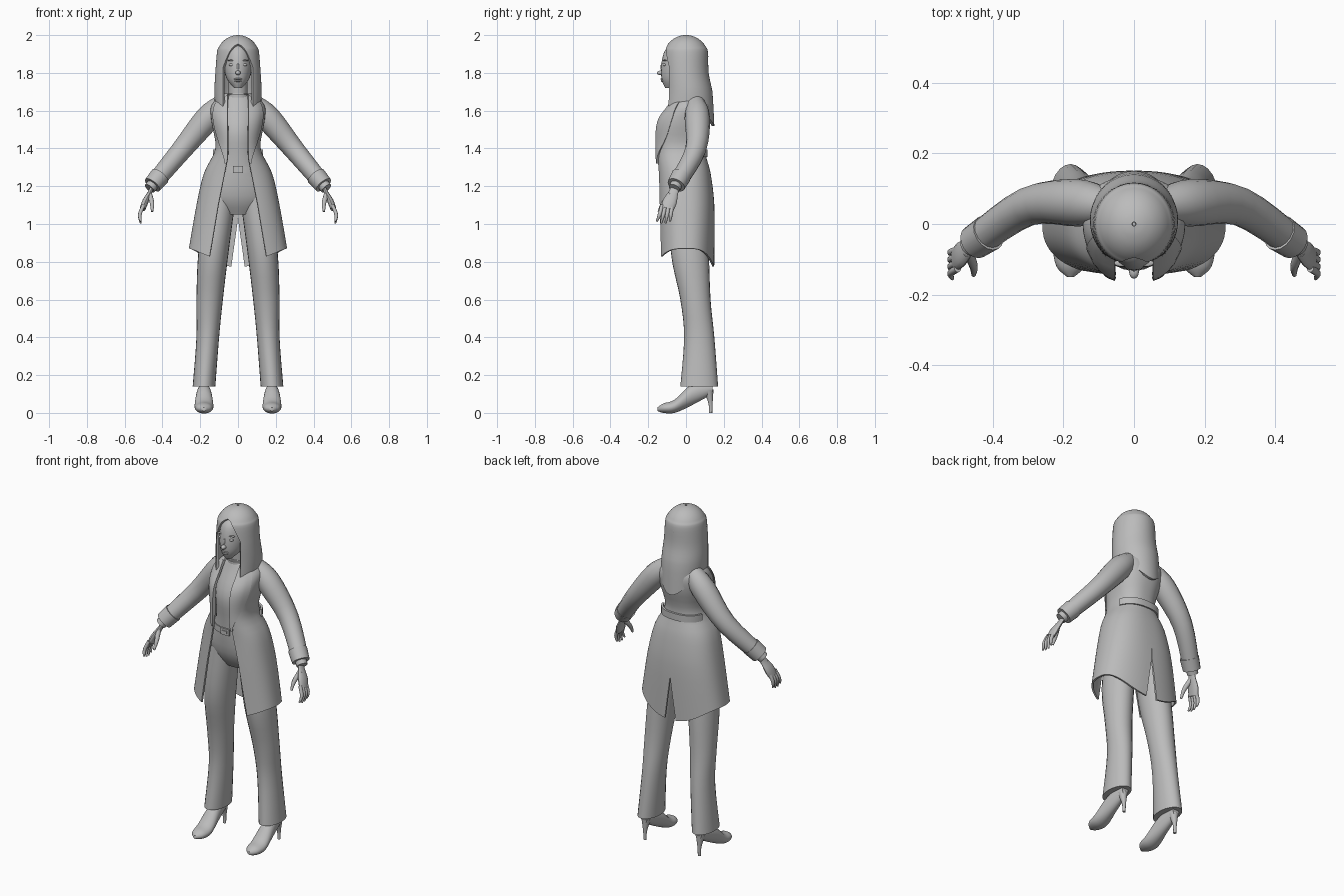
import bpy, bmesh, math
from mathutils import Vector

if "Cube" in bpy.data.objects:
    bpy.data.objects.remove(bpy.data.objects["Cube"])

X, Y, Z = Vector((1, 0, 0)), Vector((0, 1, 0)), Vector((0, 0, 1))

grey = bpy.data.materials.new("plain grey")
grey.use_nodes = True
tone = (0.5, 0.5, 0.5, 1)
grey.diffuse_color = tone
grey.node_tree.nodes["Principled BSDF"].inputs["Base Color"].default_value = tone


def finish(name, bm, mirror=False, thickness=0):
    """Turn a bmesh into a named, shaded object with its modifiers."""
    mesh = bpy.data.meshes.new(name)
    bm.to_mesh(mesh)
    bm.free()
    mesh.materials.append(grey)
    mesh.shade_smooth()
    obj = bpy.data.objects.new(name, mesh)
    bpy.context.scene.collection.objects.link(obj)
    if mirror:
        obj.modifiers.new("Mirror", 'MIRROR').merge_threshold = 0.0005
    if thickness:
        solid = obj.modifiers.new("Solidify", 'SOLIDIFY')
        solid.thickness, solid.offset = thickness, -1
    obj.modifiers.new("Crisp edges", 'EDGE_SPLIT').split_angle = math.radians(45)


def flowing(rows, steps=4):
    """Resample rows of numbers along a smooth curve through them."""
    rows = [Vector(row) for row in rows]
    result = []
    for i in range(len(rows) - 1):
        start, end = rows[i], rows[i + 1]
        leave = (end - rows[max(i - 1, 0)]) / 2
        arrive = (rows[min(i + 2, len(rows) - 1)] - start) / 2
        for k in range(steps):
            t = k / steps
            ease = t * t * (3 - 2 * t)
            result.append(start + (end - start) * ease + leave * (t * (1 - t) ** 2)
                          - arrive * (t * t * (1 - t)))
    return result + [rows[-1]]


def tube(name, rings, axis=None, side=X, mirror=False, sides=24):
    """Loft closed oval rings: centre x, y, z, then the two radii."""
    bm = bmesh.new()
    loops = []
    rings = flowing(rings)
    centres = [Vector(ring[:3]) for ring in rings]
    for i, (centre, ring) in enumerate(zip(centres, rings)):
        before, after = centres[max(i - 1, 0)], centres[min(i + 1, len(rings) - 1)]
        along = axis or (after - before).normalized()
        u = (side - along * side.dot(along)).normalized()
        v = along.cross(u)
        angles = [math.tau * k / sides for k in range(sides)]
        loops.append([bm.verts.new(centre + u * (ring[3] * math.cos(a)) + v * (ring[4] * math.sin(a)))
                      for a in angles])
    for low, high in zip(loops, loops[1:]):
        for k in range(sides):
            n = (k + 1) % sides
            bm.faces.new((low[k], low[n], high[n], high[k]))
    bm.faces.new(loops[0])
    bm.faces.new(loops[-1])
    bmesh.ops.recalc_face_normals(bm, faces=bm.faces)
    finish(name, bm, mirror)


def stack(name, rows):
    """Upright central tube: height, x radius, y centre, y radius."""
    tube(name, [(0, yc, z, rx, ry) for z, rx, yc, ry in rows], axis=Z)


def limb(name, points, radii, flat=1.0, sides=16):
    """Mirrored tube along a path of points, optionally flattened."""
    tube(name, [(*point, r, r * flat) for point, r in zip(points, radii)],
         side=Y, mirror=True, sides=sides)


def sheet(name, grid, thickness):
    """Mirrored cloth made of a grid of points, top row first."""
    bm = bmesh.new()
    rows = [[bm.verts.new(point) for point in row] for row in grid]
    for top, low in zip(rows, rows[1:]):
        for j in range(len(top) - 1):
            bm.faces.new((top[j], low[j], low[j + 1], top[j + 1]))
    finish(name, bm, True, thickness)


def shell(name, rows, power, thickness, gap, vent, drop, start=None, columns=30):
    """Wrap open at the front by gap(z), at the back by vent(z), with a dropped hem."""
    grid = []
    for z, rx, yc, ry in rows:
        first = -math.acos((gap(z) / rx) ** (power / 2)) if start is None else start
        last = math.acos((vent(z) / rx) ** (power / 2))
        line = []
        for j in range(columns + 1):
            a = first + (last - first) * j / columns
            c, s = max(math.cos(a), 0), math.sin(a)
            px = rx * c ** (2 / power)
            py = yc + ry * math.copysign(abs(s) ** (2 / power), s)
            line.append((px if px > 1e-4 else 0, py, z - drop(z, s)))
        grid.append(line)
    sheet(name, grid, thickness)


def none(*_):
    return 0


def solid_shape(name, maker, centre, scale, mirror=False, **options):
    """Scaled and placed primitive."""
    bm = bmesh.new()
    maker(bm, **options)
    bmesh.ops.scale(bm, vec=scale, verts=bm.verts)
    bmesh.ops.translate(bm, vec=centre, verts=bm.verts)
    finish(name, bm, mirror)


def ball(name, centre, scale, mirror=False):
    solid_shape(name, bmesh.ops.create_uvsphere, centre, scale, mirror,
                u_segments=16, v_segments=10, radius=1)


# Head and face
stack("head", [(1.72, .02, -.09, .02), (1.77, .06, -.05, .08), (1.85, .08, -.01, .12),
               (1.92, .07, 0, .11), (1.96, .04, 0, .06)])
ball("nose_bridge", (0, -.12, 1.83), (.008, .015, .03))
ball("nose_tip", (0, -.135, 1.8), (.014, .02, .012))
ball("upper_lip", (0, -.125, 1.768), (.022, .01, .005))
ball("lower_lip", (0, -.123, 1.758), (.02, .01, .006))
ball("eyes", (.032, -.113, 1.843), (.016, .009, .008), True)
ball("eyebrows", (.034, -.111, 1.866), (.022, .01, .004), True)
stack("neck", [(1.6, .05, .01, .05), (1.78, .05, 0, .05)])

# Hair: a dome on the crown, falling over the shoulders
hair = []
for k in range(6):
    a = math.pi / 2 * (1 - k / 6)
    r = max(math.cos(a), .05)
    hair.append((1.88 + .12 * math.sin(a), .115 * r, 0, .12 * r))
hair += [(1.8, .12, 0, .12), (1.7, .125, .01, .13), (1.6, .12, .01, .14)]
shell("hair", flowing(hair), 2, .014,
      gap=lambda z: .08 * min(1, max(0, 8 * (1.95 - z))) ** .5, vent=none,
      drop=lambda z, s: max(0, 1.7 - z) * (.6 + .2 * s) * abs(s) ** 3)

# Fitted top, hips and belt
stack("torso", [(1.05, .1, .01, .06), (1.15, .18, .01, .11), (1.35, .11, -.02, .1),
                (1.5, .11, -.02, .11), (1.64, .1, .01, .08), (1.69, .05, 0, .05)])
stack("top_neckband", [(z, .06, 0, .06) for z in (1.67, 1.685)])
stack("belt", [(z, .14, -.01, .11) for z in (1.27, 1.305)])
solid_shape("belt_buckle", bmesh.ops.create_cube, (0, -.12, 1.288), (.055, .012, .038), size=1)
solid_shape("buckle_bar", bmesh.ops.create_cube, (0, -.126, 1.288), (.03, .01, .016), size=1)


# Open long coat with a back vent
def coat_gap(z):
    return .055 + .2 * max(0, 1.35 - z)


coat = flowing([(1.69, .07, .02, .08), (1.63, .14, .02, .11), (1.54, .14, -.01, .14),
                (1.4, .12, -.03, .13), (1.27, .18, -.01, .14), (1.1, .22, 0, .15),
                (.87, .26, 0, .15)])
shell("coat", coat, 2.4, .01, gap=coat_gap, vent=lambda z: .2 * max(0, 1.05 - z),
      drop=lambda z, s: max(0, 1.1 - z) * (.35 + .07 * s) * abs(s) ** 3)
shell("coat_back_strap", [(z, .14, -.02, .135) for z in (1.395, 1.355)], 2.4, .012,
      gap=none, vent=none, drop=none, start=.35)


def coat_front(x, z):
    """Depth of the coat's front face at a point."""
    for high, low in zip(coat, coat[1:]):
        if low[0] <= z <= high[0]:
            _, rx, yc, ry = high + (low - high) * ((high[0] - z) / (high[0] - low[0]))
            return yc - ry * (1 - min(x / rx, .97) ** 2.4) ** (1 / 2.4)


# Lapels folded back from the opening, widest at the chest
lapel = []
for i in range(17):
    t = i / 16
    z, width = 1.68 - .36 * t, .01 + .07 * math.sin(math.pi * t ** .55)
    xs = [coat_gap(z) + width * j / 5 for j in range(6)]
    lapel.append([(x, coat_front(x, z) - .01, z) for x in xs])
sheet("lapels", lapel, .009)

# Sleeves with cuffs
elbow, wrist = Vector((.3, .05, 1.39)), Vector((.45, -.05, 1.21))
limb("sleeves", [(.08, .05, 1.64), (.16, .06, 1.56), elbow, wrist], (.05, .067, .055, .046))
limb("sleeve_cuffs", [elbow.lerp(wrist, f) for f in (.75, 1.02)], (.053, .049))
limb("shirt_cuffs", [elbow.lerp(wrist, f) for f in (.9, 1.12)], (.033, .031))

# Hands
limb("palms", [wrist, (.465, -.065, 1.17), (.49, -.085, 1.12), (.505, -.1, 1.08)],
     (.023, .025, .037, .034), flat=.45)
for k, finger in enumerate(("index", "middle", "ring", "little")):
    spread = (k - 1.5) * .018
    limb(finger + "_fingers", [(.5, spread - .1, 1.1), (.52, 1.1 * spread - .11, 1.05),
                               (.515, 1.3 * spread - .12, 1 + abs(spread) / 2)],
         (.01, .01, .005), sides=10)
limb("thumbs", [(.47, -.08, 1.16), (.455, -.12, 1.11), (.455, -.145, 1.065)],
     (.015, .012, .006), sides=10)

# Flared trouser legs: height, x centre, x radius, y centre, y radius
legs = [(.14, .18, .06, .07, .1), (.4, .16, .06, .07, .08), (.6, .15, .07, .05, .08),
        (.85, .13, .08, .02, .1), (1.15, .09, .08, .01, .09)]
tube("trouser_legs", [(x, yc, z, rx, ry) for z, x, rx, yc, ry in legs], axis=Z, mirror=True)

# High-heeled shoes: depth, sole, top, half width
foot = .18
shoe = [(-.15, .01, .03, .01), (-.12, 0, .05, .04), (-.06, 0, .07, .05),
        (.03, .04, .15, .04), (.14, .1, .16, .02)]
tube("shoes", [(foot, y, (sole + top) / 2, w, (top - sole) / 2) for y, sole, top, w in shoe],
     axis=Y, mirror=True)
limb("shoe_heels", [(foot, .12, .12), (foot, .13, .05), (foot, .13, 0)], (.026, .011, .009))
